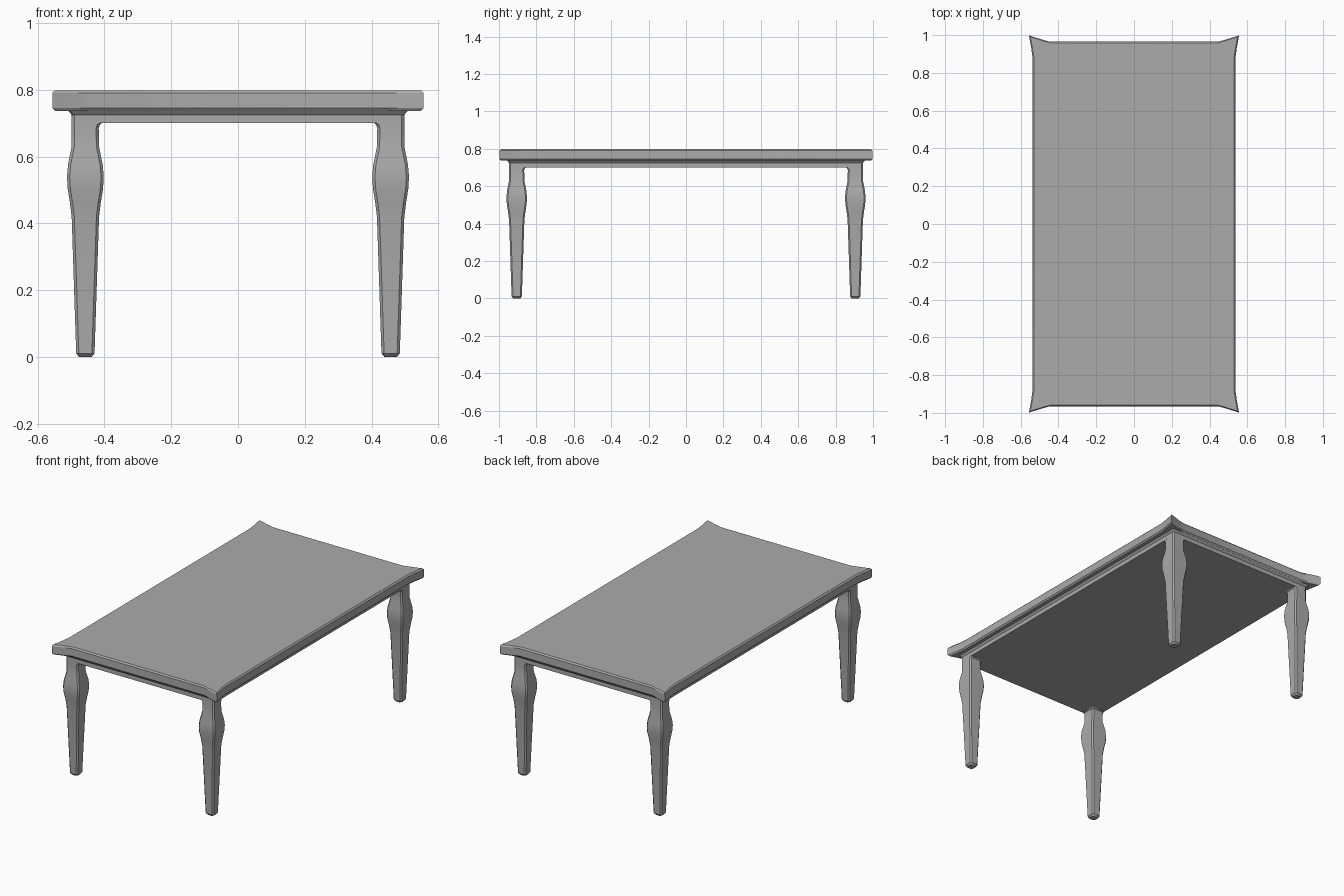
import bpy, bmesh
from math import radians

if "Cube" in bpy.data.objects:
    bpy.data.objects.remove(bpy.data.objects["Cube"])

grey = bpy.data.materials.new("dark_grey")
grey.diffuse_color = (0.41, 0.41, 0.41, 1)
grey.use_nodes = True
grey.node_tree.nodes["Principled BSDF"].inputs["Base Color"].default_value = grey.diffuse_color


def loft(name, rings, angle):
    """Skin a stack of equal-length rings, cap both ends, shade by angle."""
    bm = bmesh.new()
    rows = [[bm.verts.new(p) for p in ring] for ring in rings]
    n = len(rows[0])
    for a, b in zip(rows, rows[1:]):
        for i in range(n):
            j = (i + 1) % n
            bm.faces.new((a[i], a[j], b[j], b[i]))
    bm.faces.new(rows[0][::-1])
    bm.faces.new(rows[-1])
    bmesh.ops.recalc_face_normals(bm, faces=bm.faces)
    mesh = bpy.data.meshes.new(name)
    bm.to_mesh(mesh)
    bm.free()
    mesh.materials.append(grey)
    ob = bpy.data.objects.new(name, mesh)
    bpy.context.collection.objects.link(ob)
    bpy.ops.object.select_all(action='DESELECT')
    ob.select_set(True)
    bpy.context.view_layer.objects.active = ob
    bpy.ops.object.shade_smooth_by_angle(angle=radians(angle))
    return ob


def chamfered_rect(x0, x1, y0, y1, z, c):
    return [(x0 + c, y0, z), (x1 - c, y0, z), (x1, y0 + c, z), (x1, y1 - c, z),
            (x1 - c, y1, z), (x0 + c, y1, z), (x0, y1 - c, z), (x0, y0 + c, z)]


def top_outline(z, inset):
    """Rectangle whose four corners flare outward to points."""
    quarter = [(0.537, 0.878), (0.543, 0.925), (0.556, 0.998),
               (0.485, 0.976), (0.445, 0.965)]
    pts = []
    for sx, sy in ((1, 1), (-1, 1), (-1, -1), (1, -1)):
        q = quarter if sx * sy > 0 else quarter[::-1]
        pts += [(sx * (x - inset), sy * (y - inset), z) for x, y in q]
    return pts


# Tabletop with chamfered rims
loft("tabletop", [top_outline(z, i) for z, i in (
    (0.737, 0.008), (0.745, 0.0), (0.790, 0.0), (0.798, 0.008))], 30)

# Apron slab with a small flared moulding under the top
loft("apron", [chamfered_rect(-x, x, -y, y, z, 0.008) for x, y, z in (
    (0.498, 0.946, 0.700), (0.498, 0.946, 0.725), (0.510, 0.958, 0.739))], 30)

# Leg: height, inner and outer half-width, mirrored to four corners
CX, CY = 0.457, 0.905
profile = [(0.0, 0.019, 0.019), (0.011, 0.0275, 0.0275),
           (0.42, 0.041, 0.041), (0.46, 0.046, 0.046), (0.505, 0.053, 0.053),
           (0.54, 0.055, 0.055), (0.575, 0.052, 0.052), (0.63, 0.041, 0.041),
           (0.685, 0.040, 0.041), (0.695, 0.043, 0.041), (0.702, 0.052, 0.0409)]
leg = loft("legs", [chamfered_rect(CX - a, CX + b, CY - a, CY + b, z, 0.008)
                    for z, a, b in profile], 35)
mirror = leg.modifiers.new("four_corners", 'MIRROR')
mirror.use_axis = (True, True, False)
